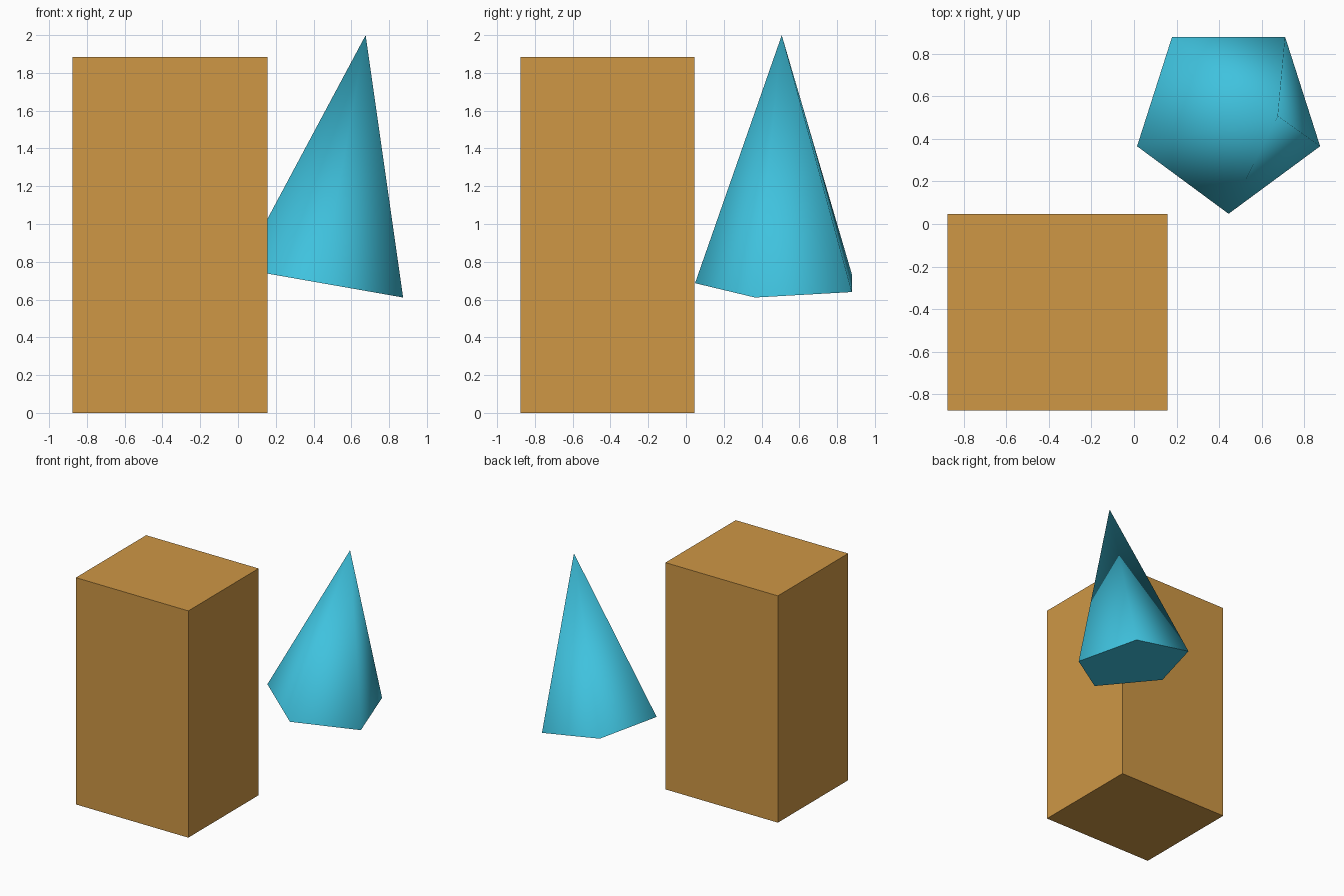
import bpy
from math import radians

if "Cube" in bpy.data.objects:
    bpy.data.objects.remove(bpy.data.objects["Cube"])


def paint(obj, name, color):
    mat = bpy.data.materials.new(name)
    mat.diffuse_color = (*color, 1.0)
    mat.use_nodes = True
    mat.node_tree.nodes["Principled BSDF"].inputs["Base Color"].default_value = mat.diffuse_color
    obj.data.materials.append(mat)


# Tall block
lo, hi = (-0.877, -0.877, 0.0), (0.157, 0.046, 1.885)
bpy.ops.mesh.primitive_cube_add(
    size=1, location=[(a + b) / 2 for a, b in zip(lo, hi)])
block = bpy.context.object
block.name = "tall_block"
block.scale = [b - a for a, b in zip(lo, hi)]
bpy.ops.object.transform_apply(location=False, rotation=False, scale=True)
paint(block, "ochre", (0.62, 0.31, 0.06))

# Floating five-sided cone, leaning 10 degrees towards +x, smooth round its sides
bpy.ops.mesh.primitive_cone_add(
    vertices=5, radius1=0.459, radius2=0, depth=1.333,
    location=(0.560, 0.507, 1.343),
    rotation=(0, radians(-10), radians(180)))
cone = bpy.context.object
cone.name = "tilted_cone"
bpy.ops.object.shade_smooth_by_angle(angle=radians(80))
paint(cone, "turquoise", (0.05, 0.54, 0.73))
